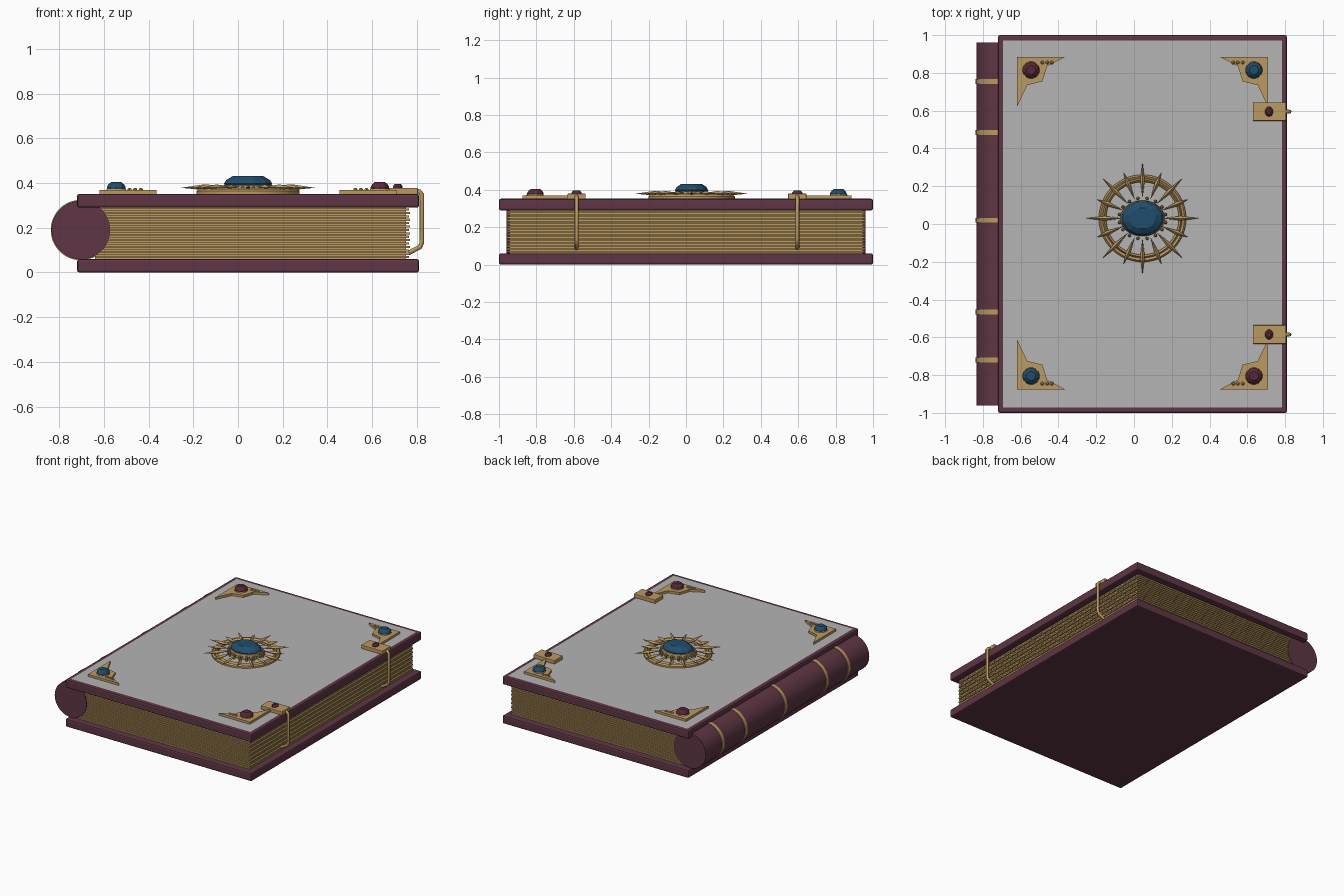
import bpy, bmesh, math
from mathutils import Vector

if "Cube" in bpy.data.objects:
    bpy.data.objects.remove(bpy.data.objects["Cube"])


def mat(name, r, g, b):
    m = bpy.data.materials.new(name)
    m.diffuse_color = (r, g, b, 1)
    m.use_nodes = True
    m.node_tree.nodes["Principled BSDF"].inputs["Base Color"].default_value = m.diffuse_color
    return m


LEATHER = mat("maroon leather", 0.112, 0.036, 0.058)
PANEL = mat("grey panel", 0.46, 0.46, 0.46)
GOLD = mat("gold", 0.50, 0.32, 0.115)
BLUE = mat("blue gem", 0.014, 0.075, 0.155)
RED = mat("dark red gem", 0.095, 0.022, 0.045)
CX, CY, TOP = 0.045, 0.005, 0.352      # cover centre and cover top height


def finish(name, bm, *mats, smooth=False):
    bmesh.ops.recalc_face_normals(bm, faces=bm.faces)
    me = bpy.data.meshes.new(name)
    bm.to_mesh(me)
    bm.free()
    ob = bpy.data.objects.new(name, me)
    bpy.context.collection.objects.link(ob)
    for m in mats:
        me.materials.append(m)
    if smooth:
        bpy.ops.object.select_all(action='DESELECT')
        ob.select_set(True)
        bpy.context.view_layer.objects.active = ob
        bpy.ops.object.shade_smooth_by_angle(angle=math.radians(35))
    return ob


def add_box(bm, lo, hi, bevel=0):
    vs = bmesh.ops.create_cube(bm, size=1)["verts"]
    for v in vs:
        v.co = Vector([(a + b) / 2 + c * (b - a) for a, b, c in zip(lo, hi, v.co)])
    if bevel:
        es = list({e for v in vs for e in v.link_edges})
        bmesh.ops.bevel(bm, geom=es, offset=bevel, segments=2, profile=0.5, affect='EDGES')


def box(name, lo, hi, m, bevel=0):
    bm = bmesh.new()
    add_box(bm, lo, hi, bevel)
    return finish(name, bm, m)


def add_rings(bm, cx, cy, prof, n, rx=1, ry=1, closed=False):
    """Turn a (radius, z) profile round the vertical axis at cx, cy."""
    rings = [[bm.verts.new((cx + r * rx * math.cos((i + .5) * math.tau / n),
                            cy + r * ry * math.sin((i + .5) * math.tau / n), z))
              for i in range(n)] for r, z in prof]
    pairs = list(zip(rings, rings[1:]))
    if closed:
        pairs.append((rings[-1], rings[0]))
    else:
        bm.faces.new(rings[0])
        bm.faces.new(rings[-1])
    for a, b in pairs:
        for i in range(n):
            j = (i + 1) % n
            bm.faces.new((a[i], a[j], b[j], b[i]))


def turned(name, cx, cy, prof, n, m, rx=1, ry=1, closed=False, smooth=False):
    bm = bmesh.new()
    add_rings(bm, cx, cy, prof, n, rx, ry, closed)
    return finish(name, bm, m, smooth=smooth)


def cylinder_y(name, x, z, r, y0, y1, m, n=64):
    bm = bmesh.new()
    a, b = [[bm.verts.new((x + r * math.cos(i * math.tau / n), y,
                           z + r * math.sin(i * math.tau / n))) for i in range(n)]
            for y in (y0, y1)]
    bm.faces.new(a)
    bm.faces.new(b)
    for i in range(n):
        j = (i + 1) % n
        bm.faces.new((a[i], a[j], b[j], b[i]))
    return finish(name, bm, m, smooth=True)


# Covers, the front one with an inset grey panel
box("back_cover", (-0.72, -1, 0), (0.81, 1, 0.06), LEATHER, 0.01)
bm = bmesh.new()
add_box(bm, (-0.72, -1, 0.29), (0.81, 1, TOP), 0.01)
bm.normal_update()
top = max(bm.faces, key=lambda f: f.calc_center_median().z + f.calc_area())
bmesh.ops.inset_region(bm, faces=[top], thickness=0.025)
top.material_index = 1
finish("front_cover", bm, LEATHER, PANEL)

# Spine with raised bands
cylinder_y("spine", -0.703, 0.19, 0.131, -0.96, 0.96, LEATHER)
for y in (0.755, 0.485, 0.02, -0.465, -0.72):
    cylinder_y("spine_band", -0.703, 0.19, 0.135, y - 0.013, y + 0.013, GOLD)

# Page block: a core with thin leaves standing proud of it
box("page_core", (-0.64, -0.945, 0.055), (0.752, 0.945, 0.295), GOLD)
bm = bmesh.new()
for i in range(15):
    z = 0.064 + i * 0.0152
    x = 0.765 + (0.004 if i % 2 else 0)
    add_box(bm, (-0.64, -0.956, z), (x, 0.956, z + 0.0095))
finish("pages", bm, GOLD)

# Corner plates with gem and three studs, mirrored to four corners
OUTLINE = [(0, 0), (0.255, 0), (0.16, 0.05), (0.135, 0.13), (0.055, 0.15), (0, 0.265)]
GEM = [(1, 0), (1, 0.35), (0.85, 0.7), (0.55, 1)]
for sx in (-1, 1):
    for sy in (-1, 1):
        def at(p, q):
            return CX + sx * (0.665 - p), CY + sy * (0.88 - q)
        bm = bmesh.new()
        f = bm.faces.new([bm.verts.new((*at(p, q), TOP - 0.002)) for p, q in OUTLINE])
        up = bmesh.ops.extrude_face_region(bm, geom=[f])["geom"]
        for v in up:
            if isinstance(v, bmesh.types.BMVert):
                v.co.z = TOP + 0.017
        for k in range(3):
            add_rings(bm, *at(0.135 + k * 0.025, 0.03),
                      [(0.01, TOP + 0.015), (0.009, TOP + 0.022), (0.004, TOP + 0.026)], 10)
        finish("corner_plate", bm, GOLD)
        gx, gy = at(0.075, 0.07)
        turned("corner_gem_setting", gx, gy, [(0.046, TOP + 0.015), (0.044, TOP + 0.022)], 16, GOLD)
        turned("corner_gem", gx, gy, [(0.044 * r, TOP + 0.018 + 0.034 * h) for r, h in GEM],
               10, BLUE if sx == sy else RED)

# Clasps: plate, small gem and strap hooked round the fore edge
for y in (0.595, -0.585):
    box("clasp_plate", (0.63, y - 0.049, TOP - 0.002), (0.805, y + 0.049, 0.379), GOLD, 0.004)
    turned("clasp_gem", 0.715, y, [(r, 0.377 + 0.02 * h) for r, h in GEM], 10, RED, 0.022, 0.027)
    cu = bpy.data.curves.new("clasp_strap", 'CURVE')
    cu.dimensions = '3D'
    cu.bevel_depth = 0.0105
    cu.bevel_resolution = 2
    cu.use_fill_caps = True
    sp = cu.splines.new('POLY')
    path = [(0.79, 0.366), (0.812, 0.362), (0.823, 0.348), (0.823, 0.135), (0.815, 0.115), (0.765, 0.088)]
    sp.points.add(len(path) - 1)
    for p, (x, z) in zip(sp.points, path):
        p.co = (x, y, z, 1)
    cu.materials.append(GOLD)
    bpy.context.collection.objects.link(bpy.data.objects.new("clasp_strap", cu))

# Central sunburst: double ring, spikes, collar, beads and large gem
MY = 0.03
turned("medallion_outer_ring", CX, MY, [(0.210, TOP - 0.002), (0.231, TOP - 0.002), (0.231, 0.364),
       (0.222, 0.374), (0.210, 0.366)], 64, GOLD, closed=True, smooth=True)
turned("medallion_inner_ring", CX, MY, [(0.192, TOP - 0.002), (0.211, TOP - 0.002), (0.211, 0.364),
       (0.202, 0.379), (0.192, 0.368)], 64, GOLD, closed=True, smooth=True)
bm = bmesh.new()
for k in range(16):
    a = k * math.tau / 16
    d, s = Vector((math.cos(a), math.sin(a), 0)), Vector((-math.sin(a), math.cos(a), 0))
    c = Vector((CX, MY, 0))
    tip = bm.verts.new(c + d * (0.30 if k % 2 == 0 else 0.262) + Vector((0, 0, 0.379)))
    root = bm.verts.new(c + d * 0.105 + Vector((0, 0, 0.384)))
    mid = [bm.verts.new(c + d * 0.20 + s * u + Vector((0, 0, 0.381 + w)))
           for u, w in ((0.012, 0), (0, 0.013), (-0.012, 0), (0, -0.012))]
    for i in range(4):
        for end in (tip, root):
            bm.faces.new((mid[i], mid[(i + 1) % 4], end))
finish("sunburst_spikes", bm, GOLD)
turned("gem_collar", CX, MY, [(1.0, TOP - 0.002), (1.05, 0.372), (1.0, 0.39), (0.9, 0.394)],
       32, GOLD, 0.112, 0.09, smooth=True)
bm = bmesh.new()
for k in range(16):
    a = (k + .5) * math.tau / 16
    add_rings(bm, CX + 0.124 * math.cos(a), MY + 0.108 * math.sin(a),
              [(0.008, TOP - 0.002), (0.009, 0.378), (0.004, 0.386)], 8)
finish("collar_beads", bm, GOLD)
turned("centre_gem", CX, MY, [(0.92, 0.384), (1.0, 0.398), (0.9, 0.414), (0.62, 0.432)],
       12, BLUE, 0.112, 0.092)
